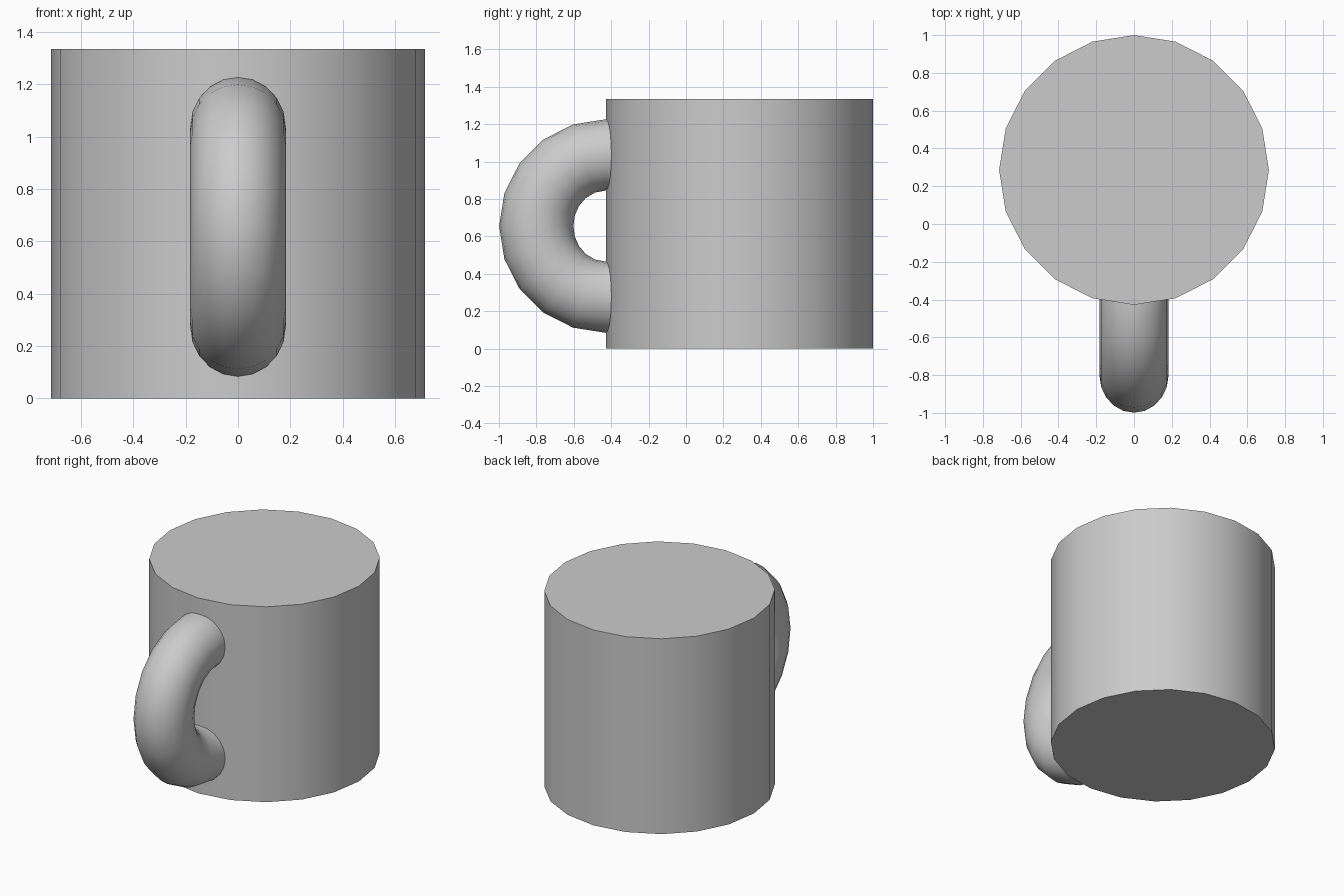
import bpy, bmesh
from math import sin, cos, pi, radians

if "Cube" in bpy.data.objects:
    bpy.data.objects.remove(bpy.data.objects["Cube"])

SIDES = 20
BODY_R, BODY_H, BODY_Y = 0.714, 1.335, 0.286
WALL_Y, HANDLE_Z = BODY_Y - BODY_R, 0.655


def finish(name, bm):
    bmesh.ops.recalc_face_normals(bm, faces=bm.faces)
    mesh = bpy.data.meshes.new(name)
    bm.to_mesh(mesh)
    bm.free()
    obj = bpy.data.objects.new(name, mesh)
    bpy.context.collection.objects.link(obj)
    bpy.ops.object.select_all(action='DESELECT')
    obj.select_set(True)
    bpy.context.view_layer.objects.active = obj
    bpy.ops.object.shade_smooth_by_angle(angle=radians(40))
    return obj


def loft(name, rings):
    # Join successive rings of points into a capped skin
    bm = bmesh.new()
    rings = [[bm.verts.new(p) for p in ring] for ring in rings]
    n = len(rings[0])
    for a, b in zip(rings, rings[1:]):
        for i in range(n):
            j = (i + 1) % n
            bm.faces.new((a[i], a[j], b[j], b[i]))
    bm.faces.new(rings[0])
    bm.faces.new(rings[-1])
    return finish(name, bm)


# Solid round mug body
angles = [2 * pi * i / SIDES for i in range(SIDES)]
loft("mug_body", [[(BODY_R * sin(a), BODY_Y - BODY_R * cos(a), z) for a in angles]
                  for z in (0, BODY_H)])


# Half-ring handle, slightly thicker in the middle, ends sunk into the body
def handle_ring(t, sink=0.0):
    outer = 0.571
    inner = 0.19 - 0.016 * cos(t) ** 2
    mid, half = (outer + inner) / 2, (outer - inner) / 2
    ring = []
    for a in angles:
        r = mid + half * cos(a)
        ring.append((0.183 * sin(a), WALL_Y - r * cos(t) + sink, HANDLE_Z + r * sin(t)))
    return ring


steps = SIDES // 2
rings = [handle_ring(-pi / 2 + pi * i / steps) for i in range(steps + 1)]
rings = [handle_ring(-pi / 2, 0.035)] + rings + [handle_ring(pi / 2, 0.035)]
loft("handle", rings)
